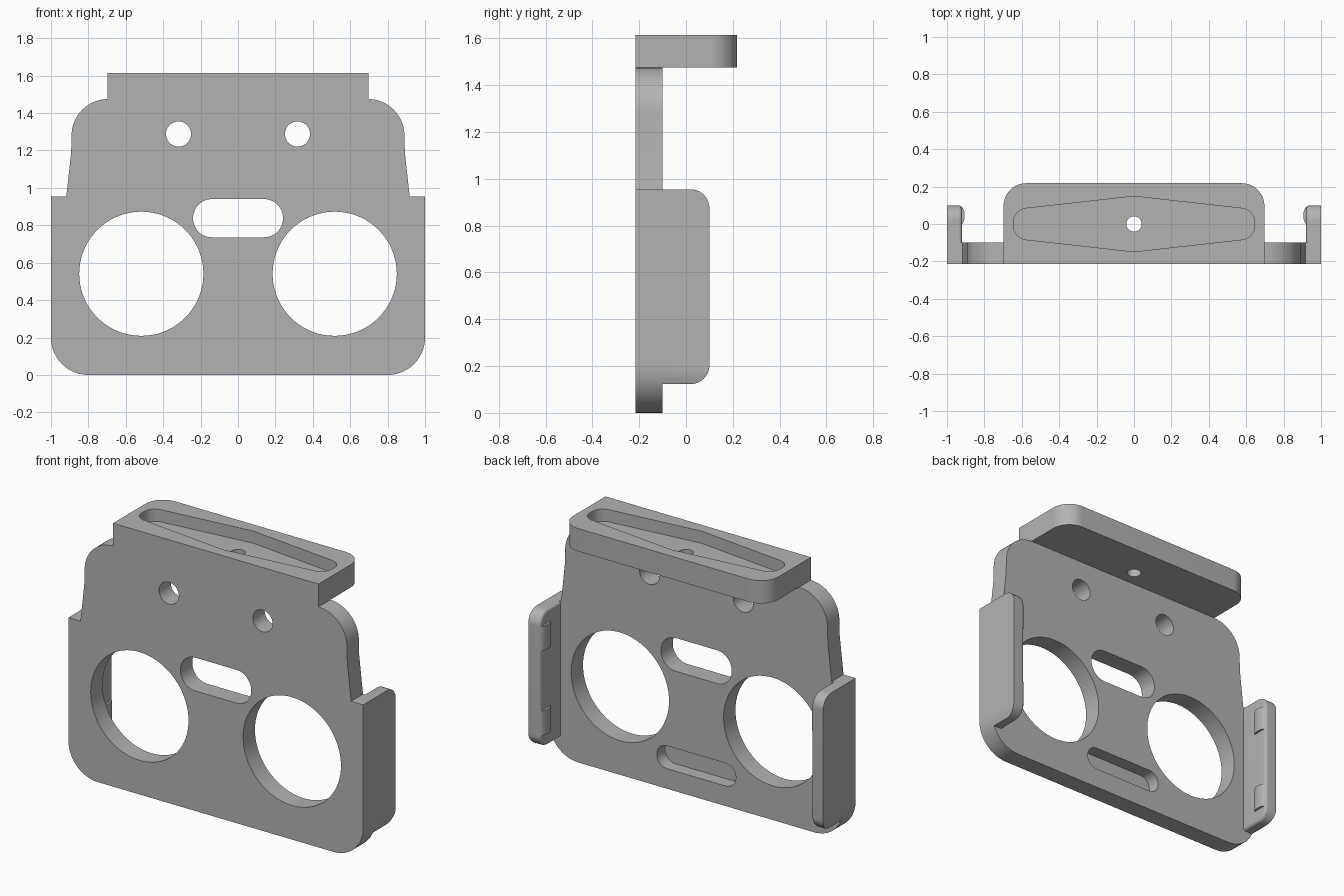
import bpy, bmesh, math
from mathutils import Vector

if "Cube" in bpy.data.objects:
    bpy.data.objects.remove(bpy.data.objects["Cube"])

grey = bpy.data.materials.new("plain grey")
grey.use_nodes = True
grey.diffuse_color = (0.45, 0.45, 0.45, 1)
grey.node_tree.nodes["Principled BSDF"].inputs["Base Color"].default_value = grey.diffuse_color

FRONT, BACK = -0.215, -0.1      # main plate thickness
SHELF_Z, TOP = 1.475, 1.615


def rounded(corners, steps=14):
    """Polygon from (u, v, radius) corners, with arcs where radius > 0."""
    out = []
    for i, (u, v, r) in enumerate(corners):
        p = Vector((u, v))
        if r == 0:
            out.append(p)
            continue
        a = (Vector(corners[i - 1][:2]) - p).normalized()
        b = (Vector(corners[(i + 1) % len(corners)][:2]) - p).normalized()
        half = a.angle(b) / 2
        c = p + (a + b).normalized() * r / math.sin(half)
        t = r / math.tan(half)
        s, e = p + a * t - c, p + b * t - c
        start = math.atan2(s.y, s.x)
        turn = (math.atan2(e.y, e.x) - start + math.pi) % math.tau - math.pi
        for k in range(steps + 1):
            ang = start + turn * k / steps
            out.append(c + Vector((math.cos(ang), math.sin(ang))) * r)
    return out


def slot(u, v, w, h, r):
    return rounded([(u - w, v - h, r), (u + w, v - h, r), (u + w, v + h, r), (u - w, v + h, r)])


def circle(u, v, r, n=72):
    return [Vector((u + r * math.cos(math.tau * k / n), v + r * math.sin(math.tau * k / n)))
            for k in range(n)]


def prism(name, pts, axis, lo, hi, rim=None):
    """Extrude a 2D outline along an axis; rim = (position, bevel width)."""
    place = {"x": lambda p, h: (h, p.x, p.y),
             "y": lambda p, h: (p.x, h, p.y),
             "z": lambda p, h: (p.x, p.y, h)}[axis]
    bm = bmesh.new()
    face = bm.faces.new([bm.verts.new(place(p, lo)) for p in pts])
    bmesh.ops.remove_doubles(bm, verts=bm.verts[:], dist=0.0005)
    ext = bmesh.ops.extrude_face_region(bm, geom=bm.faces[:], use_keep_orig=True)
    shift = Vector(place(Vector((0, 0)), hi - lo))
    bmesh.ops.translate(bm, verts=[g for g in ext["geom"] if isinstance(g, bmesh.types.BMVert)],
                        vec=shift)
    bmesh.ops.recalc_face_normals(bm, faces=bm.faces[:])
    if rim:
        edges = [e for e in bm.edges if all(abs(v.co.x - rim[0]) < 1e-4 for v in e.verts)]
        bmesh.ops.bevel(bm, geom=edges, offset=rim[1], segments=5, profile=0.5, affect="EDGES")
    mesh = bpy.data.meshes.new(name)
    bm.to_mesh(mesh)
    bm.free()
    mesh.materials.append(grey)
    ob = bpy.data.objects.new(name, mesh)
    bpy.context.collection.objects.link(ob)
    return ob


def activate(ob):
    bpy.ops.object.select_all(action="DESELECT")
    ob.select_set(True)
    bpy.context.view_layer.objects.active = ob


def combine(ob, cutter, operation="DIFFERENCE"):
    activate(ob)
    mod = ob.modifiers.new("cut", "BOOLEAN")
    mod.operation, mod.solver, mod.object = operation, "EXACT", cutter
    bpy.ops.object.modifier_apply(modifier=mod.name)
    bpy.data.objects.remove(cutter)


def smooth(ob):
    activate(ob)
    bpy.ops.object.shade_smooth_by_angle(angle=math.radians(30))


# Main plate: wide lower part, waisted shoulders
right_half = [(1, 0, 0.2), (1, 0.955, 0), (0.918, 0.955, 0), (0.904, 1.08, 0),
              (0.892, 1.19, 0), (0.886, SHELF_Z, 0.195)]
left_half = [(-u, v, r) for u, v, r in reversed(right_half)]
plate = prism("main_plate", rounded(right_half + left_half), "y", FRONT, BACK)

# Plate openings
for s in (-1, 1):
    combine(plate, prism("large_hole", circle(s * 0.517, 0.541, 0.332), "y", -0.5, 0.5))
    combine(plate, prism("small_hole", circle(s * 0.318, 1.288, 0.067), "y", -0.5, 0.5))
combine(plate, prism("centre_slot", slot(0, 0.838, 0.24, 0.102, 0.1), "y", -0.5, 0.5))
combine(plate, prism("rear_pocket", slot(0, 0.193, 0.268, 0.07, 0.069), "y", BACK - 0.08, 0.5))
smooth(plate)

# Top shelf with a tapered pocket and a through hole
shelf = prism("top_shelf", rounded([(-0.697, FRONT, 0), (0.697, FRONT, 0),
                                    (0.697, 0.218, 0.12), (-0.697, 0.218, 0.12)]),
              "z", SHELF_Z, TOP)
taper = rounded([(-0.645, -0.076, 0.075), (0, -0.148, 0), (0.645, -0.076, 0.075),
                 (0.645, 0.076, 0.075), (0, 0.148, 0), (-0.645, 0.076, 0.075)])
combine(shelf, prism("shelf_pocket", taper, "z", TOP - 0.075, TOP + 0.2))
combine(shelf, prism("shelf_hole", circle(0, 0, 0.041, 40), "z", 1, 2))
smooth(shelf)

# Side panels with softened inner rim, trimmed to the plate's lower corners
panel_shape = rounded([(-0.16, 0.123, 0), (0.1, 0.123, 0.08), (0.1, 0.955, 0.08), (-0.16, 0.955, 0)])
for s, side in ((1, "left"), (-1, "right")):
    inner = s * 0.92
    panel = prism(side + "_side_panel", panel_shape, "x", inner, s * 1.05, (inner, 0.018))
    trim = prism("trim", rounded([(-1, 0, 0.2), (1, 0, 0.2), (1, 1.2, 0), (-1, 1.2, 0)]),
                 "y", -0.5, 0.5)
    combine(panel, trim, "INTERSECT")
    smooth(panel)
    # Shallow grip ridges on the inner face
    for level, z in (("lower", 0.28), ("upper", 0.80)):
        arc = [Vector((s * (0.93 - 0.025 * math.sin(math.pi * k / 12)),
                       0.045 - 0.05 * math.cos(math.pi * k / 12))) for k in range(13)]
        smooth(prism(f"{side}_{level}_grip_ridge", arc, "z", z - 0.075, z + 0.075))
